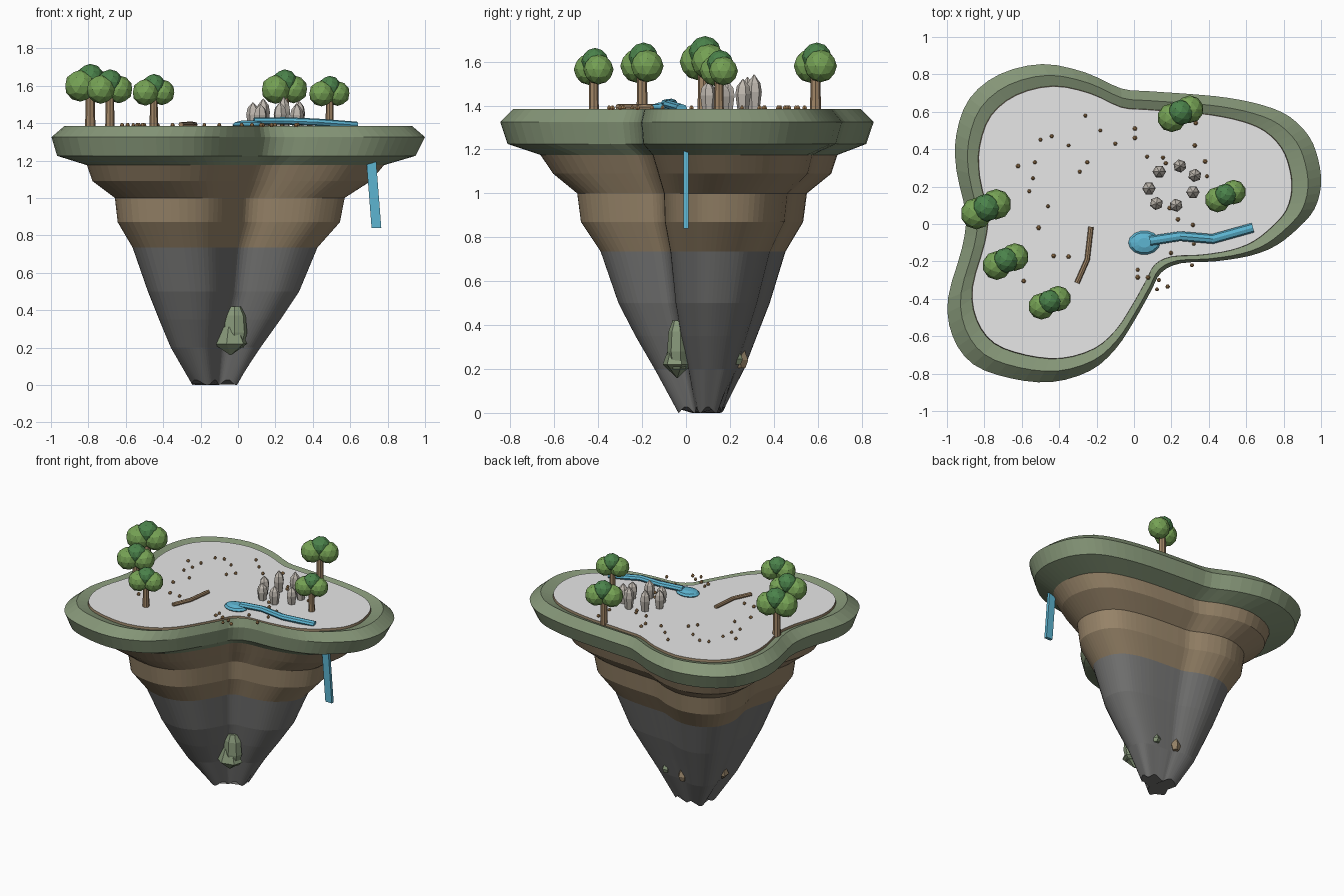
import bpy, bmesh, math, random
from mathutils import Vector, Matrix

if "Cube" in bpy.data.objects:
    bpy.data.objects.remove(bpy.data.objects["Cube"])

random.seed(4)


def mat(name, r, g, b):
    m = bpy.data.materials.new(name)
    m.diffuse_color = (r, g, b, 1)
    m.use_nodes = True
    m.node_tree.nodes["Principled BSDF"].inputs["Base Color"].default_value = m.diffuse_color
    return m


GRASS = mat("moss_green", 0.24, 0.31, 0.19)
SOIL = mat("soil_brown", 0.31, 0.23, 0.14)
ROCK = mat("dark_rock", 0.17, 0.17, 0.167)
SAND = mat("pale_ground", 0.80, 0.80, 0.80)
LEAF = mat("leaf_green", 0.18, 0.36, 0.09)
DARK_LEAF = mat("dark_leaf_green", 0.07, 0.225, 0.07)
WOOD = mat("wood", 0.36, 0.24, 0.135)
WATER = mat("water_blue", 0.11, 0.46, 0.64)
STONE = mat("standing_stone_grey", 0.52, 0.48, 0.43)
PEBBLE = mat("pebble_tan", 0.48, 0.27, 0.11)
GROUND = 1.382


def finish(name, bm, *mats):
    bmesh.ops.recalc_face_normals(bm, faces=bm.faces)
    me = bpy.data.meshes.new(name)
    bm.to_mesh(me)
    bm.free()
    for m in mats:
        me.materials.append(m)
    ob = bpy.data.objects.new(name, me)
    bpy.context.collection.objects.link(ob)
    return ob


def loft(bm, rings, mats=None):
    """Skin closed rings of points, cap both ends; mats gives one index per band."""
    vs = [[bm.verts.new(p) for p in ring] for ring in rings]
    n = len(vs[0])
    for k in range(len(vs) - 1):
        for i in range(n):
            j = (i + 1) % n
            f = bm.faces.new((vs[k][i], vs[k][j], vs[k + 1][j], vs[k + 1][i]))
            f.material_index = mats[k] if mats else 0
    first, last = bm.faces.new(vs[0][::-1]), bm.faces.new(vs[-1])
    if mats:
        first.material_index, last.material_index = mats[0], mats[-1]


def lathe(bm, profile, loc, sides=6, sx=1.0, sy=1.0, turn=0.0):
    rings = []
    for r, z in profile:
        rings.append([(loc[0] + sx * r * math.cos(turn + math.tau * i / sides),
                       loc[1] + sy * r * math.sin(turn + math.tau * i / sides),
                       loc[2] + z) for i in range(sides)])
    loft(bm, rings)


def tube(name, pts, radius, material, flat=1.0, sides=8):
    """Sweep a round section along a roughly level path."""
    pts = [Vector(p) for p in pts]
    rings = []
    for i, p in enumerate(pts):
        d = (pts[min(i + 1, len(pts) - 1)] - pts[max(i - 1, 0)]).normalized()
        side = d.cross(Vector((0, 0, 1))).normalized()
        up = side.cross(d)
        rings.append([p + radius * (side * math.cos(math.tau * k / sides)
                                    + up * flat * math.sin(math.tau * k / sides))
                      for k in range(sides)])
    bm = bmesh.new()
    loft(bm, rings)
    return finish(name, bm, material)


# Three-lobed plan outline, smoothed with a closed spline
PLAN = [(.965, .08), (1.0, .21), (.985, .345), (.935, .47), (.83, .575), (.69, .635),
        (.50, .675), (.30, .695), (.08, .71),
        (-.07, .725), (-.26, .81), (-.49, .855), (-.72, .80), (-.88, .67), (-.95, .48),
        (-.95, .29), (-.90, .05), (-.92, -.13), (-.995, -.40), (-.97, -.60),
        (-.86, -.75), (-.66, -.825), (-.44, -.845), (-.235, -.785), (-.10, -.67),
        (0, -.52), (.09, -.36), (.145, -.26), (.25, -.21), (.43, -.20), (.62, -.17),
        (.76, -.115), (.88, -.02)]


def spline(pts, steps=3):
    out, n = [], len(pts)
    for i in range(n):
        a, b, c, d = (Vector(pts[(i + k) % n]) for k in (-1, 0, 1, 2))
        for s in range(steps):
            t = s / steps
            out.append(0.5 * (2 * b + (c - a) * t + (2 * a - 5 * b + 4 * c - d) * t * t
                              + (3 * b - a - 3 * c + d) * t ** 3))
    return out


outline = spline(PLAN)

# Island body: (height, scale, centre x, centre y, material of the band above);
# the mossy rim dips inward to a pale ground slab with a soil edge
LEVELS = [(.014, .125, -.12, .07, 2), (.20, .24, -.12, .06, 2), (.35, .325, -.098, .045, 2),
          (.50, .405, -.078, .035, 2), (.735, .495, -.07, .03, 1), (.87, .595, -.05, .025, 1),
          (1.0, .615, -.045, .025, 1), (1.09, .745, -.035, .025, 1), (1.175, .795, -.015, .01, 0),
          (1.225, .96, -.01, 0, 0), (1.325, 1.0, 0, 0, 0), (1.385, .93, 0, 0, 0),
          (1.365, .858, -.012, .005, 1), (GROUND, .855, -.012, .005, 3)]
rings = []
for z, s, cx, cy, _ in LEVELS:
    ring = []
    for i, p in enumerate(outline):
        wob = .014 * math.sin(i * math.tau * 7 / len(outline)) if z < .1 else 0
        ring.append((cx + s * p.x, cy + s * p.y, z + wob))
    rings.append(ring)
bm = bmesh.new()
loft(bm, rings, [lv[4] for lv in LEVELS])
finish("island", bm, GRASS, SOIL, ROCK, SAND)

# Mossy outcrop and small spikes on the lower rock
bm = bmesh.new()
lathe(bm, [(.004, .16), (.094, .22), (.05, .31)], (-.04, -.04, 0), 6, 1, .72, .3)
lathe(bm, [(.05, .20), (.068, .28), (.06, .37), (.035, .42)], (-.018, -.035, 0), 7, 1, .75, .2)
lathe(bm, [(.02, 0), (.03, .025), (.003, .085)], (.0, .23, .22), 5)
finish("moss_outcrop", bm, GRASS)
bm = bmesh.new()
lathe(bm, [(.022, 0), (.035, .035), (.003, .12)], (-.15, .25, .205), 5)
lathe(bm, [(.015, 0), (.045, .03), (.003, .13)], (-.335, .06, .20), 5)
finish("soil_spikes", bm, SOIL)

# Trees: trunk plus two light crowns either side of a dark one
TREES = [(-.79, .08, .34), (-.685, -.20, .31), (-.45, -.42, .285), (.25, .59, .31),
         (.49, .15, .275)]
for x, y, h in TREES:
    bm = bmesh.new()
    lathe(bm, [(.082 * h, -.02), (.068 * h, .65 * h)], (x, y, GROUND), 8)
    finish("tree_trunk", bm, WOOD)
    for dx, dy, dz, r, m in [(-.155, -.07, .64, .25, LEAF), (.155, .075, .64, .24, LEAF),
                             (0, .02, .765, .22, DARK_LEAF)]:
        bm = bmesh.new()
        bmesh.ops.create_icosphere(bm, subdivisions=2, radius=r * h, matrix=Matrix.Translation(
            (x + dx * h, y + dy * h, GROUND + dz * h)))
        finish("tree_crown", bm, m)

# Ring of pointed standing stones
STONES = [(.135, .28, .16), (.245, .31, .17), (.325, .26, .15), (.315, .17, .13),
          (.225, .10, .14), (.12, .11, .13), (.08, .19, .14)]
bm = bmesh.new()
for k, (x, y, h) in enumerate(STONES):
    lathe(bm, [(.024, -.01), (.036, .5 * h), (.029, .74 * h), (.002, h - .006)],
          (x, y, GROUND - .005), 6, turn=k * .7)
finish("standing_stones", bm, STONE)

# Pond, stream and waterfall
bm = bmesh.new()
lathe(bm, [(.8, -.01), (1, .008), (.85, .022), (.4, .032)], (.055, -.10, GROUND), 14, .085, .064)
finish("pond", bm, WATER)
tube("stream", [(.085, -.09, 1.41), (.245, -.065, 1.412), (.42, -.08, 1.405), (.635, -.02, 1.388)],
     .026, WATER, .75)
bm = bmesh.new()
fall = [(.711, 1.22), (.716, 1.15), (.74, .84)]
loft(bm, [[(x + a * .026, b * .011, z) for a, b in ((-1, -1), (1, -1), (1, 1), (-1, 1))]
          for x, z in fall])
finish("waterfall", bm, WATER)

# Fallen log
tube("log", [(-.23, -.015, 1.392), (-.25, -.19, 1.394), (-.305, -.315, 1.392)], .014, WOOD)

# Scattered pebbles
SPOTS = [(-.26, .58), (-.18, .50), (-.44, .47), (-.50, .45), (-.35, .42), (-.10, .43), (.005, .51),
         (.005, .46), (-.62, .31), (-.53, .33), (-.25, .33), (-.29, .28), (-.54, .245),
         (-.56, .175), (-.46, .095), (-.51, -.02), (-.43, -.17), (-.35, -.175), (-.59, -.305),
         (.07, .36), (.155, .355), (.17, .325), (.325, .42), (.33, .54), (.38, .335), (.39, .255),
         (.19, .085), (.235, .025), (.315, -.005), (.32, -.107), (.198, -.155), (.02, -.245),
         (.02, -.285), (.075, -.285), (.133, -.30), (.123, -.35), (.18, -.335), (.31, -.22)]
bm = bmesh.new()
for x, y in SPOTS:
    r = random.uniform(.010, .013)
    lathe(bm, [(.6 * r, 0), (r, .01), (.4 * r, .022)], (x, y, GROUND - .003), 6)
finish("pebbles", bm, PEBBLE)
